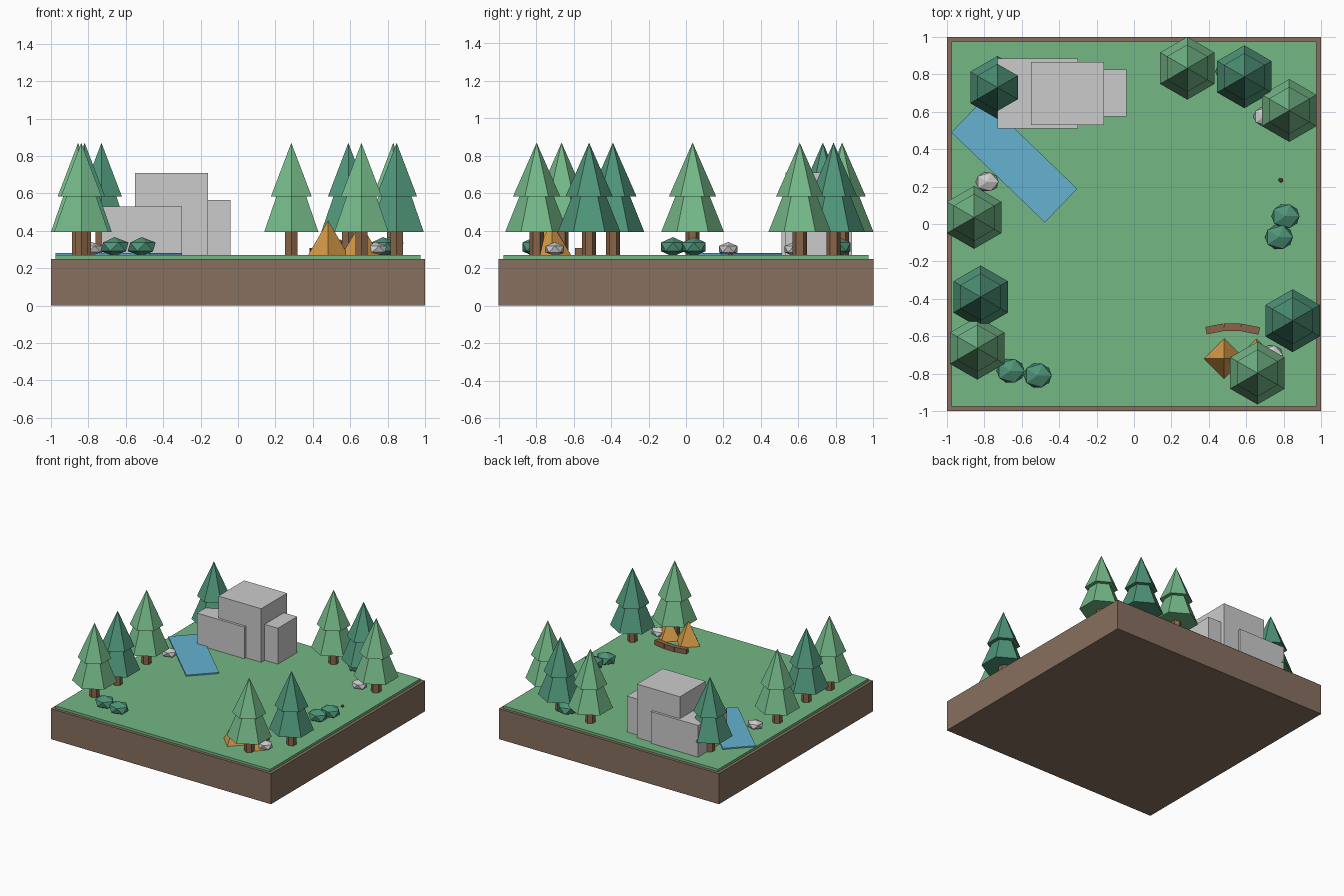
import bpy
import math
from mathutils import Matrix

if "Cube" in bpy.data.objects:
    bpy.data.objects.remove(bpy.data.objects["Cube"])

MATS = {}


def material(name, hexcol):
    # sRGB hex to linear diffuse colour
    vals = []
    for i in (0, 2, 4):
        c = int(hexcol[i:i + 2], 16) / 255
        vals.append(c / 12.92 if c < 0.04 else ((c + 0.055) / 1.055) ** 2.4)
    m = bpy.data.materials.new(name)
    m.diffuse_color = (*vals, 1)
    m.use_nodes = True
    m.node_tree.nodes["Principled BSDF"].inputs["Base Color"].default_value = m.diffuse_color
    MATS[name] = m


for n, h in (("soil", "87705F"), ("grass", "74B784"), ("leaf_light", "74B888"),
             ("leaf_dark", "4F9579"), ("bark", "8A6549"), ("water", "66B2D2"),
             ("canvas", "D69A47")):
    material(n, h)


def finish(name, mat):
    o = bpy.context.object
    o.name = name
    if mat:
        o.data.materials.append(MATS[mat])
    return o


def box(name, lo, hi, mat=None):
    mid = [(a + b) / 2 for a, b in zip(lo, hi)]
    bpy.ops.mesh.primitive_cube_add(size=1, location=mid)
    o = finish(name, mat)
    o.data.transform(Matrix.Diagonal([b - a for a, b in zip(lo, hi)] + [1]))
    return o


def bar(name, p, q, width, z0, z1, mat):
    # flat box running between two ground points
    length = math.dist(p, q)
    o = box(name, (-length / 2, -width / 2, z0), (length / 2, width / 2, z1), mat)
    o.location.x, o.location.y = (p[0] + q[0]) / 2, (p[1] + q[1]) / 2
    o.rotation_euler.z = math.atan2(q[1] - p[1], q[0] - p[0])
    return o


def cone(name, x, y, z0, z1, r1, r2, sides, mat):
    bpy.ops.mesh.primitive_cone_add(vertices=sides, radius1=r1, radius2=r2,
                                    depth=z1 - z0, location=(x, y, (z0 + z1) / 2))
    return finish(name, mat)


def blob(name, loc, radii, mat=None):
    bpy.ops.mesh.primitive_ico_sphere_add(subdivisions=1, radius=1, location=loc)
    o = finish(name, mat)
    o.data.transform(Matrix.Diagonal((*radii, 1)))
    return o


# Ground slab and lawn
box("soil_base", (-1, -1, 0), (1, 1, 0.25), "soil")
box("grass_top", (-0.975, -0.975, 0.25), (0.975, 0.975, 0.27), "grass")

# Pond
bar("pond", (-0.89, 0.58), (-0.39, 0.098), 0.25, 0.265, 0.28, "water")

# Blocky cliff
box("cliff_left", (-0.73, 0.51, 0.26), (-0.30, 0.885, 0.53))
box("cliff_middle", (-0.55, 0.53, 0.26), (-0.16, 0.865, 0.71))
box("cliff_right", (-0.29, 0.575, 0.26), (-0.04, 0.825, 0.565))

# Pine trees: trunk and two hexagonal tiers, alternating shades
trees = [(-0.73, 0.73, 1), (0.285, 0.833, 0), (0.59, 0.787, 1),
         (0.83, 0.607, 0), (-0.855, 0.035, 0), (-0.82, -0.39, 1),
         (-0.838, -0.664, 0), (0.848, -0.517, 1), (0.66, -0.797, 0)]
for i, (x, y, dark) in enumerate(trees):
    leaf = "leaf_dark" if dark else "leaf_light"
    cone(f"tree_trunk_{i}", x, y, 0.26, 0.40, 0.038, 0.038, 6, "bark")
    cone(f"tree_lower_tier_{i}", x, y, 0.392, 0.60, 0.168, 0.085, 6, leaf)
    cone(f"tree_upper_tier_{i}", x, y, 0.583, 0.87, 0.126, 0, 6, leaf)

# Bushes
for i, (x, y) in enumerate([(-0.66, -0.785), (-0.515, -0.81), (0.81, 0.042),
                            (0.775, -0.07), (0.51, 0.815)]):
    blob(f"bush_{i}", (x, y, 0.314), (0.084, 0.074, 0.052), "leaf_dark")

# Stones
for i, (x, y) in enumerate([(-0.785, 0.225), (0.70, 0.575), (0.735, -0.70)]):
    blob(f"stone_{i}", (x, y, 0.302), (0.069, 0.058, 0.038))

# Tents
cone("tent_large", 0.482, -0.72, 0.265, 0.455, 0.11, 0, 4, "canvas")
cone("tent_small", 0.655, -0.715, 0.265, 0.44, 0.105, 0, 4, "canvas")

# Curved log bench beside the tents
path = [(0.385, -0.57), (0.48, -0.552), (0.57, -0.552), (0.67, -0.572)]
for i in range(3):
    bar(f"log_bench_{i}", path[i], path[i + 1], 0.04, 0.265, 0.308, "bark")

# Tiny pebble on the lawn
blob("pebble", (0.785, 0.235, 0.277), (0.014, 0.014, 0.012), "bark")
